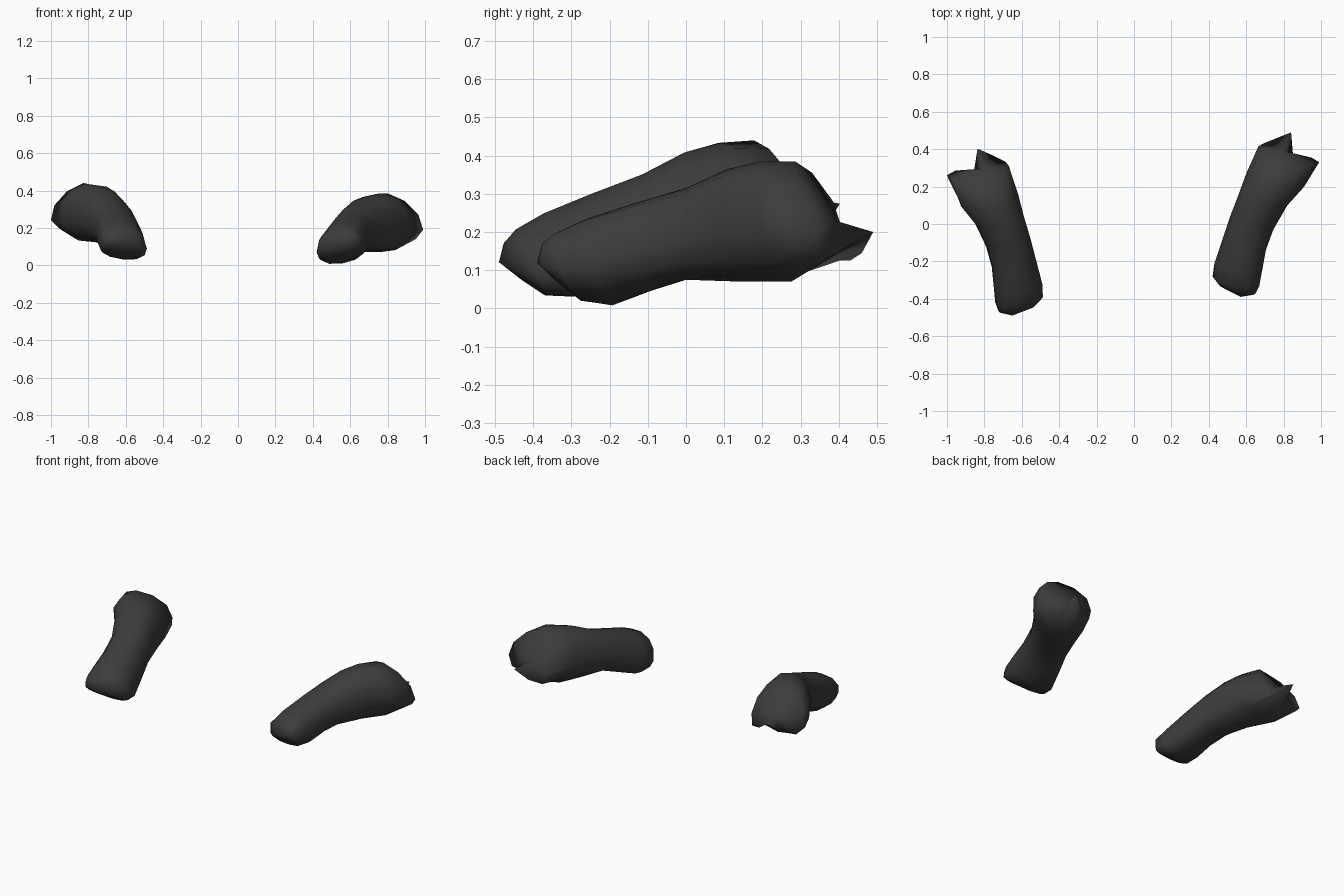
import bpy
import bmesh
from math import cos, sin, tau, copysign
from mathutils import Matrix, Vector

default_cube = bpy.data.objects.get("Cube")
if default_cube:
    bpy.data.objects.remove(default_cube, do_unlink=True)

SIDES = 12

# One flat colour for the whole model
charcoal = bpy.data.materials.new("charcoal")
charcoal.use_nodes = True
colour = (.046, .046, .046, 1)
charcoal.diffuse_color = colour
shader = charcoal.node_tree.nodes["Principled BSDF"]
shader.inputs["Base Color"].default_value = colour
shader.inputs["Roughness"].default_value = .8

# Cross-sections from front to back:
# inner edge point, outer edge point, top height, bottom height, backward lean of the underside
sections = [
    ((.45, -.32, .08), (.65, -.37, .11), .17, .06, .02),
    ((.42, -.28, .07), (.67, -.33, .10), .20, .02, .03),
    ((.43, -.21, .07), (.685, -.25, .11), .235, .01, .03),
    ((.47, -.09, .12), (.705, -.14, .14), .275, .045, .02),
    ((.51, .03, .17), (.745, -.03, .17), .315, .075, 0),
    ((.56, .16, .2), (.82, .1, .2), .365, .07, .02),
    ((.6, .27, .2), (.91, .2, .19), .385, .07, .04),
]

# Slanted back rim, from the outer corner over the top to the inner spike and notch
back_rim = [
    (.99, .33, .19), (.965, .32, .27), (.89, .3, .345), (.8, .285, .385),
    (.72, .33, .355), (.67, .385, .28), (.665, .415, .19), (.69, .43, .125),
    (.765, .46, .145), (.84, .49, .2), (.85, .37, .13), (.95, .355, .14),
]
front_centre = (.57, -.39, .12)
back_centre = (.8, .39, .23)


def soften(value):
    """Push a circle coordinate outward to make a fuller oval."""
    return copysign(abs(value) ** .85, value)


def section_ring(inner, outer, top, bottom, lean):
    inner, outer = Vector(inner), Vector(outer)
    middle = (inner + outer) / 2
    half = (outer - inner) / 2
    ring = []
    for i in range(SIDES):
        angle = tau * i / SIDES
        across, up = soften(cos(angle)), soften(sin(angle))
        reach = top - middle.z if up > 0 else middle.z - bottom
        ring.append(middle + half * across + Vector((0, -lean * up, reach * up)))
    return ring


def close_end(bm, ring, centre):
    tip = bm.verts.new(centre)
    for i in range(SIDES):
        bm.faces.new((ring[i], ring[(i + 1) % SIDES], tip))


def build_forearm(name, placement):
    bm = bmesh.new()
    outlines = [section_ring(*s) for s in sections] + [back_rim]
    rings = [[bm.verts.new(p) for p in outline] for outline in outlines]
    # Sleeve wall
    for near, far in zip(rings, rings[1:]):
        for i in range(SIDES):
            j = (i + 1) % SIDES
            bm.faces.new((near[i], near[j], far[j], far[i]))
    # End caps
    close_end(bm, rings[0], front_centre)
    close_end(bm, rings[-1], back_centre)
    bm.transform(placement)
    bmesh.ops.recalc_face_normals(bm, faces=bm.faces)
    for face in bm.faces:
        face.smooth = True
    mesh = bpy.data.meshes.new(name)
    bm.to_mesh(mesh)
    bm.free()
    mesh.materials.append(charcoal)
    bpy.context.collection.objects.link(bpy.data.objects.new(name, mesh))


# Left piece as modelled; right piece mirrored, turned and raised slightly
build_forearm("left_forearm", Matrix.Identity(4))
pivot = Vector((.47, -.25, 0))
target = Vector((.53, -.35, .02))
turn = Vector((.095, .05, .1))
mirror = Matrix.Scale(-1, 4, (1, 0, 0))
placement = (mirror @ Matrix.Translation(target)
             @ Matrix.Rotation(turn.length, 4, turn) @ Matrix.Translation(-pivot))
build_forearm("right_forearm", placement)
